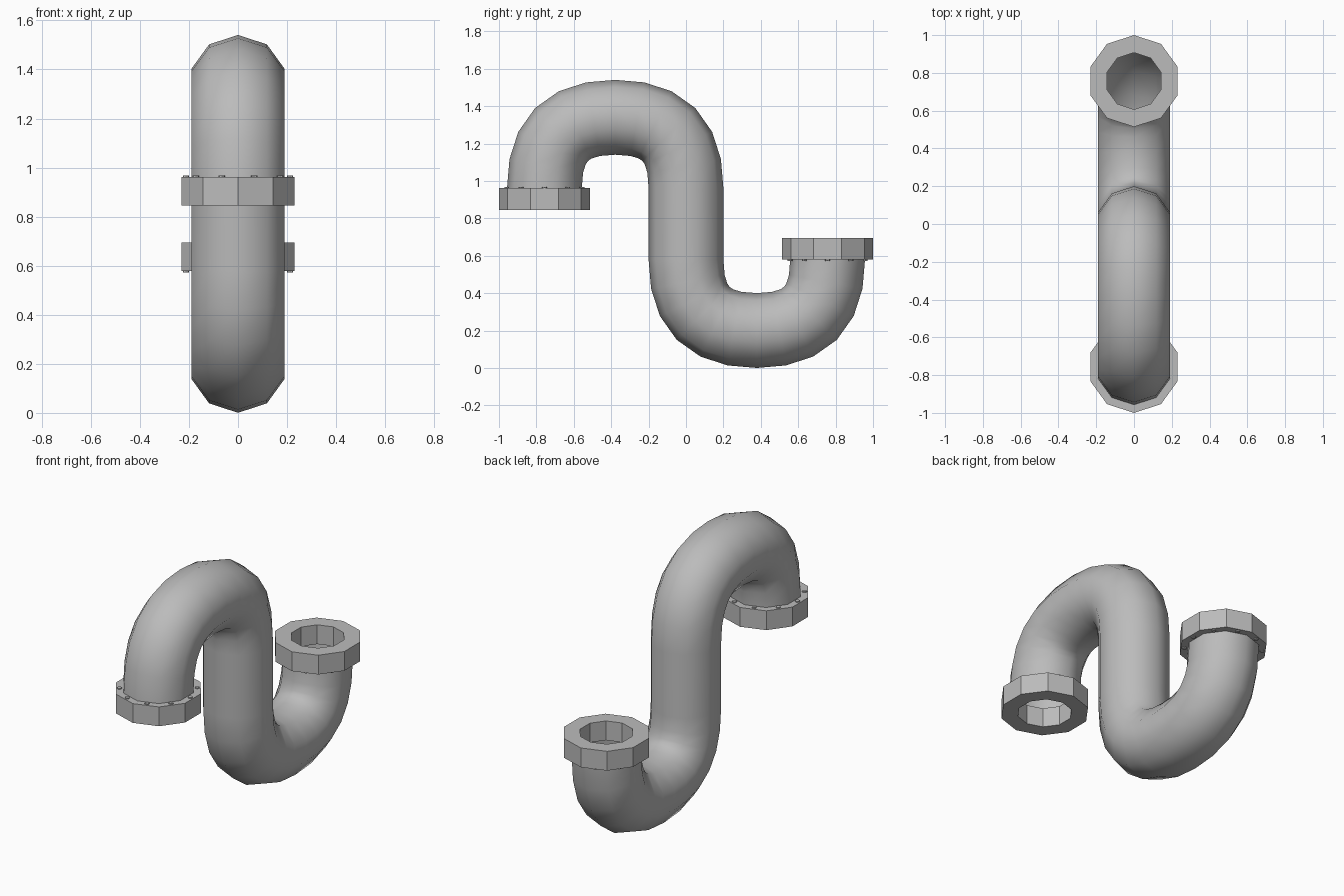
import bpy, bmesh, math
from mathutils import Vector

cube = bpy.data.objects.get("Cube")
if cube:
    bpy.data.objects.remove(cube, do_unlink=True)

SIDES = 10
PIPE_R, FLANGE_R, HOLE_R = 0.2, 0.243, 0.15
BEND, HANDLE, STEPS = 0.3785, 0.26, 6
LOW, HIGH = 0.579, 0.962       # heights where the bends meet straight pipe
FLANGE_H = 0.116

grey = bpy.data.materials.new("pipe_grey")
grey.use_nodes = True
colour = (0.5, 0.5, 0.5, 1)
grey.diffuse_color = colour
grey.node_tree.nodes["Principled BSDF"].inputs["Base Color"].default_value = colour


def finish(name, bm, smooth=False):
    bmesh.ops.recalc_face_normals(bm, faces=bm.faces)
    mesh = bpy.data.meshes.new(name)
    bm.to_mesh(mesh)
    bm.free()
    mesh.materials.append(grey)
    for p in mesh.polygons:
        p.use_smooth = smooth
    obj = bpy.data.objects.new(name, mesh)
    bpy.context.collection.objects.link(obj)
    return obj


def bridge(bm, a, b):
    for i in range(len(a)):
        j = (i + 1) % len(a)
        bm.faces.new((a[i], a[j], b[j], b[i]))


def bezier(p0, d0, p1, d1):
    """Points and tangents from p0 up to, not including, p1."""
    h0, h1 = p0 + d0 * HANDLE, p1 - d1 * HANDLE
    for k in range(STEPS):
        t = k / STEPS
        s = 1 - t
        pos = p0 * s**3 + h0 * 3 * s * s * t + h1 * 3 * s * t * t + p1 * t**3
        tan = (h0 - p0) * s * s + (h1 - h0) * 2 * s * t + (p1 - h1) * t * t
        yield pos, tan.normalized()


# S-shaped pipe: a ten-sided section swept along the centre line
UP, DOWN, BACK = Vector((0, 0, 1)), Vector((0, 0, -1)), Vector((0, 1, 0))
knots = [
    (Vector((0, -2 * BEND, HIGH)), UP),
    (Vector((0, -BEND, HIGH + BEND)), BACK),
    (Vector((0, 0, HIGH)), DOWN),
    (Vector((0, 0, LOW)), DOWN),
    (Vector((0, BEND, LOW - BEND)), BACK),
    (Vector((0, 2 * BEND, LOW)), UP),
]
path = []
for i, (start, end) in enumerate(zip(knots, knots[1:])):
    path += [start] if i == 2 else list(bezier(*start, *end))
path.append(knots[-1])

bm = bmesh.new()
side = Vector((1, 0, 0))
rings = []
for pos, tan in path:
    out = side.cross(tan)
    ring = []
    for i in range(SIDES):
        a = math.tau * i / SIDES
        ring.append(bm.verts.new(pos + (out * math.cos(a) + side * math.sin(a)) * PIPE_R))
    rings.append(ring)
for a, b in zip(rings, rings[1:]):
    bridge(bm, a, b)
finish("pipe", bm, smooth=True)


def flange(name, y, z0, z1):
    """Ten-sided collar with a hole through it."""
    bm = bmesh.new()
    loops = []
    for r, z in ((FLANGE_R, z0), (FLANGE_R, z1), (HOLE_R, z1), (HOLE_R, z0)):
        loops.append([bm.verts.new((r * math.sin(math.tau * i / SIDES),
                                    y + r * math.cos(math.tau * i / SIDES), z))
                      for i in range(SIDES)])
    for k in range(4):
        bridge(bm, loops[k], loops[(k + 1) % 4])
    finish(name, bm)


def bolts(name, y, z):
    """Small bolt heads, one at the middle of each collar side."""
    bm = bmesh.new()
    for i in range(SIDES):
        a = math.tau * (i + 0.5) / SIDES
        new = bmesh.ops.create_cone(bm, cap_ends=True, segments=8, radius1=0.013,
                                    radius2=0.013, depth=0.012)
        bmesh.ops.translate(bm, verts=new["verts"],
                            vec=(0.212 * math.sin(a), y + 0.212 * math.cos(a), z))
    finish(name, bm)


# Collars and bolts at both ends
flange("front_flange", -2 * BEND, HIGH - FLANGE_H, HIGH)
flange("back_flange", 2 * BEND, LOW, LOW + FLANGE_H)
bolts("front_bolts", -2 * BEND, HIGH)
bolts("back_bolts", 2 * BEND, LOW)
